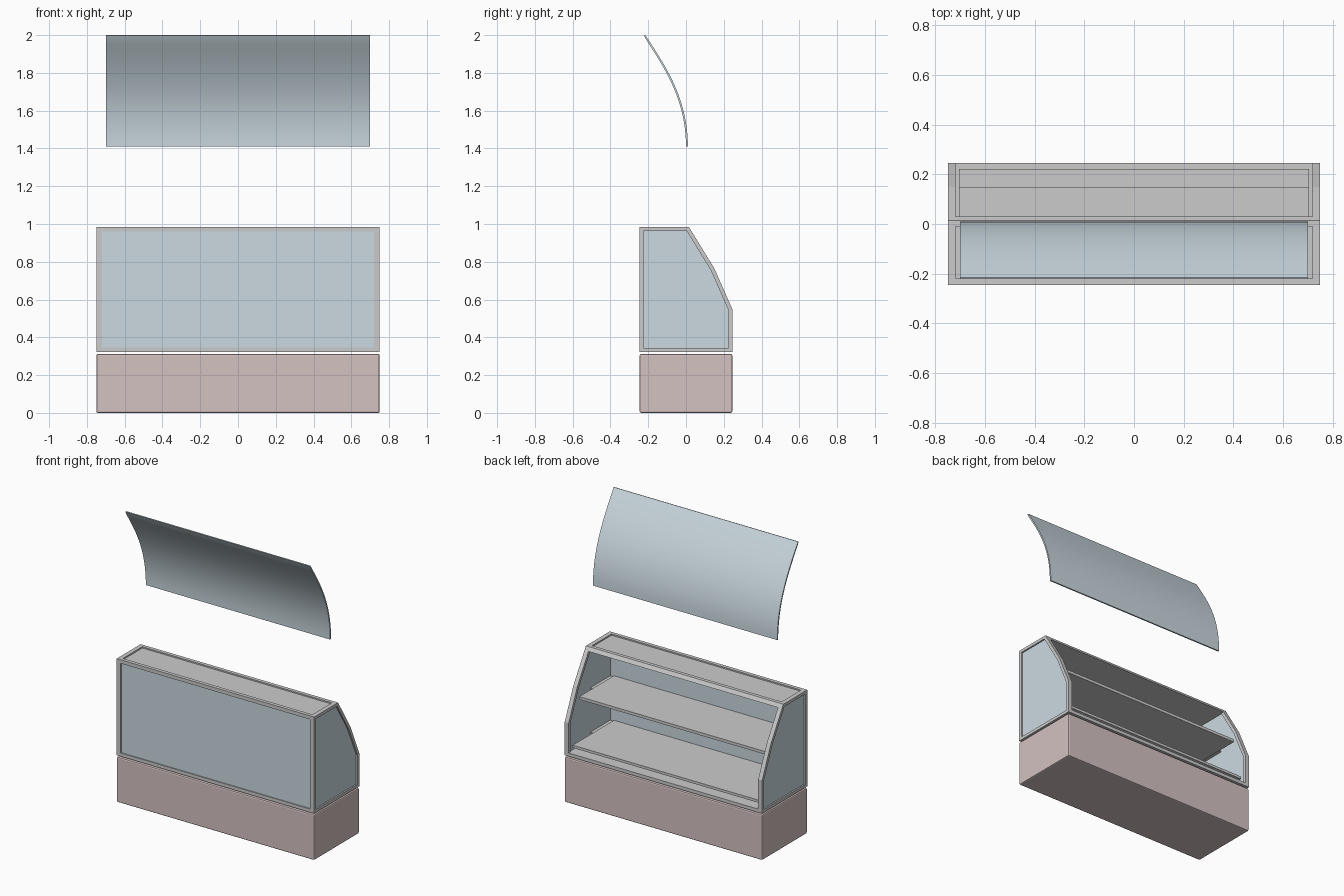
import bpy, bmesh, math
from mathutils import Vector

if "Cube" in bpy.data.objects:
    bpy.data.objects.remove(bpy.data.objects["Cube"])


def material(name, rgb):
    m = bpy.data.materials.new(name)
    m.diffuse_color = (*rgb, 1)
    m.use_nodes = True
    m.node_tree.nodes["Principled BSDF"].inputs["Base Color"].default_value = m.diffuse_color
    return m


GLASS = material("pale_glass", (0.60, 0.70, 0.75))
PINK = material("dusty_pink", (0.66, 0.54, 0.54))


def finish(name, bm, mat=None, bevel=0):
    bmesh.ops.recalc_face_normals(bm, faces=bm.faces[:])
    me = bpy.data.meshes.new(name)
    bm.to_mesh(me)
    bm.free()
    ob = bpy.data.objects.new(name, me)
    bpy.context.collection.objects.link(ob)
    if mat:
        me.materials.append(mat)
    if bevel:
        b = ob.modifiers.new("bevel", 'BEVEL')
        b.width, b.segments = bevel, 2
    return ob


def box(name, x, y, z, mat=None, bevel=0):
    bm = bmesh.new()
    bmesh.ops.create_cube(bm, size=1)
    for v in bm.verts:
        v.co = [r[0] + (c + 0.5) * (r[1] - r[0]) for c, r in zip(v.co, (x, y, z))]
    return finish(name, bm, mat, bevel)


def inset(pts, d):
    """Offset a counter-clockwise outline inwards by d."""
    out, n = [], len(pts)
    for i in range(n):
        p = Vector(pts[i])
        a = (p - Vector(pts[i - 1])).normalized()
        b = (Vector(pts[(i + 1) % n]) - p).normalized()
        na, nb = Vector((-a.y, a.x)), Vector((-b.y, b.x))
        out.append(p + (na + nb) * d / (1 + na.dot(nb)))
    return out


def plate(name, pts, x0, x1, mat=None):
    """Solid y-z outline extruded along x."""
    bm = bmesh.new()
    f = bm.faces.new([bm.verts.new((x0, p[0], p[1])) for p in pts])
    r = bmesh.ops.extrude_face_region(bm, geom=[f])
    for v in r["geom"]:
        if isinstance(v, bmesh.types.BMVert):
            v.co.x = x1
    return finish(name, bm, mat)


def ring(name, pts, d, x0, x1):
    """Frame of width d following a y-z outline."""
    bm = bmesh.new()
    loops = [[bm.verts.new((x, p[0], p[1])) for p in q]
             for x, q in ((x0, pts), (x1, pts), (x1, inset(pts, d)), (x0, inset(pts, d)))]
    n = len(pts)
    for k in range(4):
        a, b = loops[k], loops[(k + 1) % 4]
        for i in range(n):
            j = (i + 1) % n
            bm.faces.new((a[i], a[j], b[j], b[i]))
    return finish(name, bm)


# Base cabinet
box("base_cabinet", (-.75, .75), (-.245, .245), (0, .312), PINK, .008)

# Side frames and side panes
side = [(-.245, .322), (.245, .322), (.245, .55), (.15, .765), (.015, .985), (-.245, .985)]
for s, tag in ((-1, "left"), (1, "right")):
    ring(f"side_frame_{tag}", side, .021, s * .72, s * .75)
    plate(f"side_glass_{tag}", inset(side, .018), s * .730, s * .740, GLASS)

# Long rails joining the two sides
X = (-.72, .72)
box("front_bottom_rail", X, (-.245, -.22), (.322, .345))
box("front_top_rail", X, (-.245, -.22), (.96, .985))
box("back_bottom_rail", X, (.22, .245), (.322, .345))
plate("back_top_rail", [(-.01, .96), (.0303, .96), (.015, .985), (-.01, .985)], *X)

# Large front pane
box("front_glass", X, (-.238, -.228), (.34, .965), GLASS)

# Top panel, floor and shelves
box("top_panel", X, (-.222, -.008), (.962, .976))
box("floor_panel", X, (-.222, .222), (.328, .343))
box("lower_shelf", (-.705, .705), (-.225, .222), (.376, .394))
box("middle_shelf", (-.705, .705), (-.225, .15), (.68, .70))
for s, tag in ((-1, "left"), (1, "right")):
    for z, level in ((.385, "lower"), (.69, "middle")):
        box(f"{level}_shelf_support_{tag}", sorted((s * .70, s * .732)),
            (-.22, -.005), (z - .005, z + .005))

# Curved glass pane lifted above the case
c = [Vector(p) for p in ((-.215, 2.0), (-.10, 1.825), (.009, 1.66), (.010, 1.41))]
N = 24
outer, inner = [], []
for i in range(N + 1):
    t = i / N
    u = 1 - t
    p = c[0] * u**3 + c[1] * 3 * u * u * t + c[2] * 3 * u * t * t + c[3] * t**3
    d = ((c[1] - c[0]) * u * u + (c[2] - c[1]) * 2 * u * t + (c[3] - c[2]) * t * t).normalized()
    outer.append(p)
    inner.append(p + Vector((d.y, -d.x)) * .010)
inner[0] = Vector((-.222, 1.998))
bm = bmesh.new()
loops = [[bm.verts.new((x, p.x, p.y)) for p in q]
         for x, q in ((-.7, outer), (.7, outer), (.7, inner), (-.7, inner))]
for k in range(4):
    a, b = loops[k], loops[(k + 1) % 4]
    for i in range(N):
        bm.faces.new((a[i], a[i + 1], b[i + 1], b[i]))
for i in (0, N):
    bm.faces.new([q[i] for q in loops])
pane = finish("curved_glass", bm, GLASS)
bpy.context.view_layer.objects.active = pane
pane.select_set(True)
bpy.ops.object.shade_smooth_by_angle(angle=math.radians(30))
